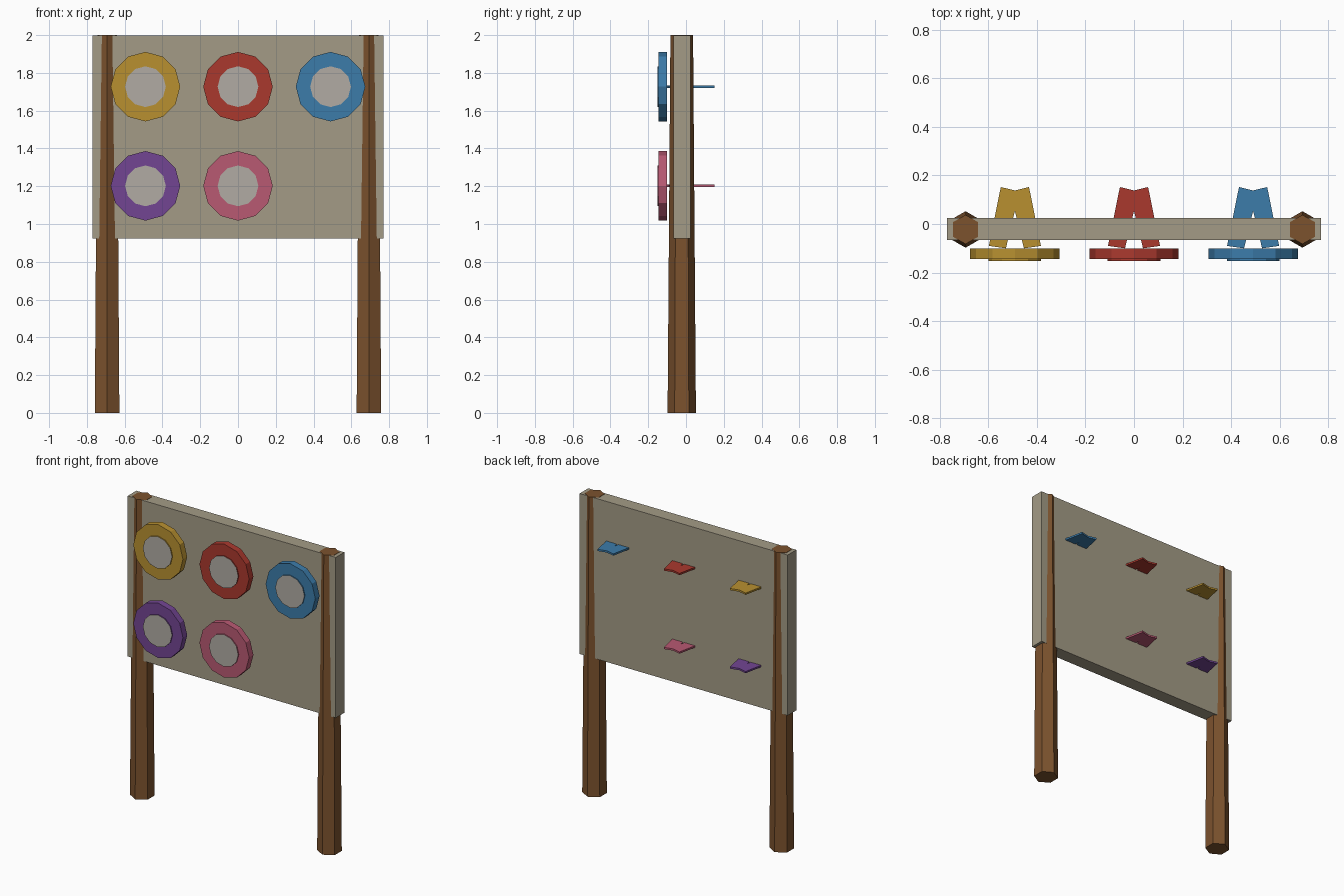
import bpy, bmesh
from math import pi

if "Cube" in bpy.data.objects:
    bpy.data.objects.remove(bpy.data.objects["Cube"])


def material(name, rgb):
    m = bpy.data.materials.new(name)
    m.diffuse_color = (*rgb, 1)
    m.use_nodes = True
    m.node_tree.nodes["Principled BSDF"].inputs["Base Color"].default_value = m.diffuse_color
    return m


WOOD = material("wood", (0.20, 0.085, 0.027))
BOARD = material("board_grey", (0.37, 0.33, 0.24))
PALE = material("pale_grey", (0.44, 0.41, 0.37))
COLOURS = {
    "yellow": material("yellow", (0.48, 0.28, 0.03)),
    "red": material("red", (0.40, 0.04, 0.027)),
    "blue": material("blue", (0.045, 0.20, 0.40)),
    "purple": material("purple", (0.17, 0.06, 0.29)),
    "pink": material("pink", (0.48, 0.10, 0.17)),
}


def disc(name, x, z, radius, y_back, y_front, mat):
    """Twelve-sided disc facing the front."""
    bpy.ops.mesh.primitive_cylinder_add(
        vertices=12, radius=radius, depth=y_back - y_front,
        location=(x, (y_back + y_front) / 2, z), rotation=(pi / 2, 0, 0))
    ob = bpy.context.object
    ob.name = name
    ob.data.materials.append(mat)
    return ob


def ribbon(name, x, z, mat, thick=0.012):
    """Flat forked ribbon that passes through the board."""
    half = [(0.058, 0.152), (0.107, -0.09), (0.037, -0.10)]
    outline = ([(0, 0.138)] + half + [(0, 0.054)]
               + [(-px, py) for px, py in reversed(half)])
    bm = bmesh.new()
    face = bm.faces.new([bm.verts.new((px, py, -thick / 2)) for px, py in outline])
    top = bmesh.ops.extrude_face_region(bm, geom=[face])["geom"]
    bmesh.ops.translate(bm, vec=(0, 0, thick),
                        verts=[v for v in top if isinstance(v, bmesh.types.BMVert)])
    bmesh.ops.recalc_face_normals(bm, faces=bm.faces)
    me = bpy.data.meshes.new(name)
    bm.to_mesh(me)
    bm.free()
    me.materials.append(mat)
    ob = bpy.data.objects.new(name, me)
    ob.location = (x, 0, z)
    bpy.context.collection.objects.link(ob)


# Board
bpy.ops.mesh.primitive_cube_add(size=1, location=(0, -0.021, 1.461))
board = bpy.context.object
board.name = "board"
board.scale = (1.54, 0.091, 1.074)
board.data.materials.append(BOARD)

# Tapered six-sided posts
for side, sx in (("left", -1), ("right", 1)):
    bpy.ops.mesh.primitive_cone_add(vertices=6, radius1=0.075, radius2=0.06, depth=2,
                                    location=(sx * 0.693, -0.0225, 1))
    post = bpy.context.object
    post.name = side + "_post"
    post.data.materials.append(WOOD)

# Rosettes: coloured disc, raised pale centre with coloured rim, ribbon behind
layout = [("yellow", -0.49, 1.727), ("red", 0, 1.727), ("blue", 0.49, 1.727),
          ("purple", -0.49, 1.202), ("pink", 0, 1.202)]
for colour, x, z in layout:
    mat = COLOURS[colour]
    disc(colour + "_rosette", x, z, 0.184, -0.10, -0.145, mat)
    centre = disc(colour + "_rosette_centre", x, z, 0.108, -0.12, -0.152, mat)
    centre.data.materials.append(PALE)
    for p in centre.data.polygons:
        if p.normal.z > 0.9:
            p.material_index = 1
    ribbon(colour + "_ribbon", x, z, mat)
